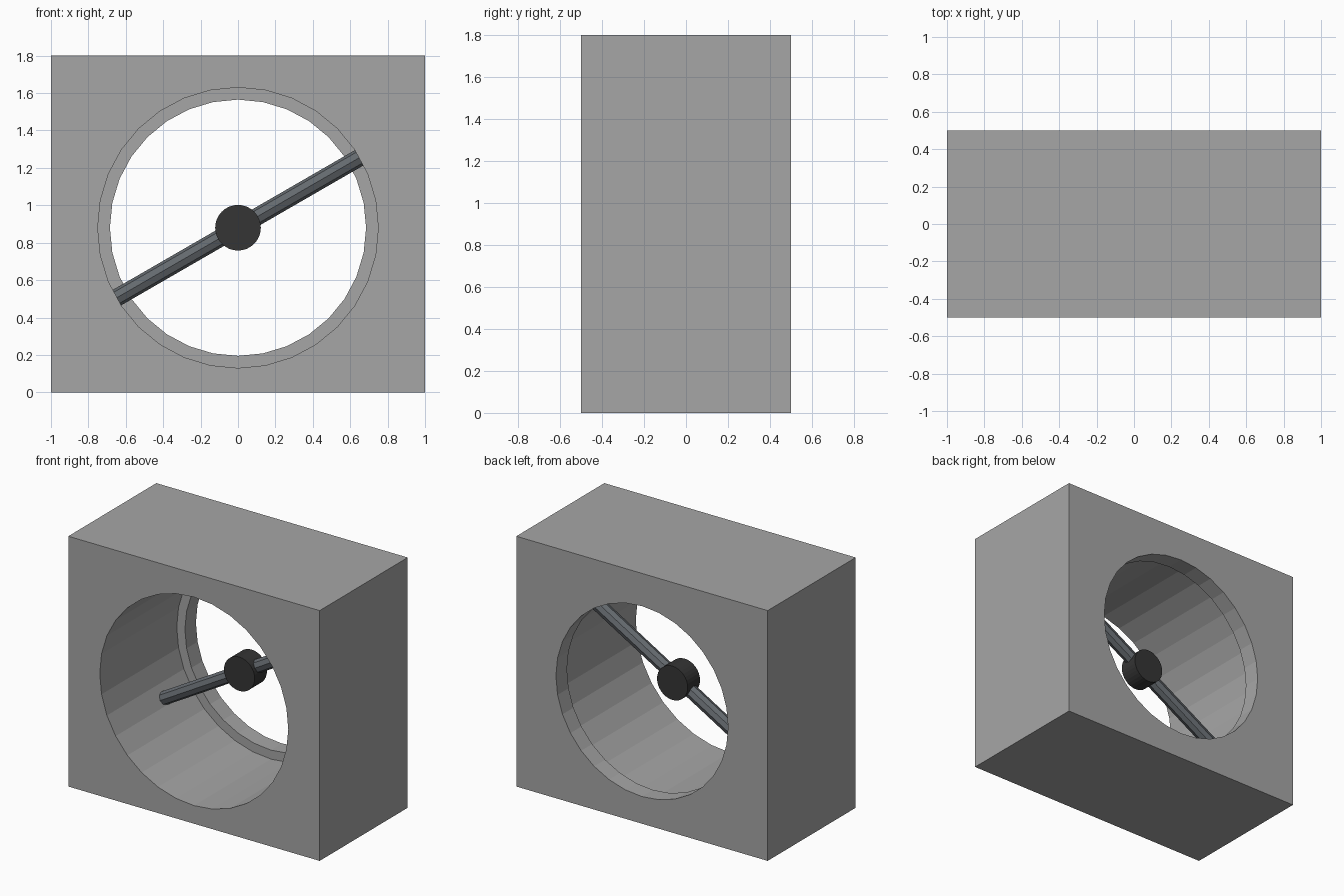
import bpy, bmesh, math
from mathutils import Matrix, Vector

if "Cube" in bpy.data.objects:
    bpy.data.objects.remove(bpy.data.objects["Cube"], do_unlink=True)

HEIGHT, DEPTH = 1.8, 1.0
CENTRE_Z = 0.88
SIDES = 32
SHAFT_Y = 0.085


def material(name, colour):
    mat = bpy.data.materials.new(name)
    mat.use_nodes = True
    mat.diffuse_color = (*colour, 1)
    mat.node_tree.nodes["Principled BSDF"].inputs["Base Color"].default_value = (*colour, 1)
    return mat


def make_object(name, bm, mat):
    bmesh.ops.recalc_face_normals(bm, faces=bm.faces)
    mesh = bpy.data.meshes.new(name)
    bm.to_mesh(mesh)
    bm.free()
    mesh.materials.append(mat)
    obj = bpy.data.objects.new(name, mesh)
    bpy.context.collection.objects.link(obj)
    return obj


def cylinder(name, radius, start, end, sides, mat):
    """Capped cylinder running between two points."""
    start, end = Vector(start), Vector(end)
    axis = end - start
    turn = axis.to_track_quat('Z', 'Y').to_matrix().to_4x4()
    bm = bmesh.new()
    bmesh.ops.create_cone(bm, cap_ends=True, segments=sides, radius1=radius, radius2=radius,
                          depth=axis.length, matrix=Matrix.Translation((start + end) / 2) @ turn)
    return make_object(name, bm, mat)


grey = material("casing grey", (0.38, 0.38, 0.38))
steel = material("steel grey", (0.13, 0.145, 0.16))
black = material("hub black", (0.035, 0.035, 0.035))

# Square casing with a stepped round duct: wide bore, then a narrow lip at the back
bm = bmesh.new()
bmesh.ops.create_cube(bm, size=1, matrix=Matrix.Translation((0, 0, HEIGHT / 2))
                      @ Matrix.Diagonal((2, DEPTH, HEIGHT, 1)))
casing = make_object("casing", bm, grey)

bores = [("wide_bore_cutter", 0.75, -0.7, 0.375), ("lip_cutter", 0.685, 0.2, 0.7)]
for name, radius, y0, y1 in bores:
    cutter = cylinder(name, radius, (0, y0, CENTRE_Z), (0, y1, CENTRE_Z), SIDES, grey)
    cutter.hide_render = True
    cut = casing.modifiers.new(name, 'BOOLEAN')
    cut.operation = 'DIFFERENCE'
    cut.solver = 'EXACT'
    cut.object = cutter

# Bake the cuts and drop the cutters
bpy.context.view_layer.update()
baked = bpy.data.meshes.new_from_object(casing.evaluated_get(bpy.context.evaluated_depsgraph_get()))
casing.modifiers.clear()
casing.data = baked
for name, *_ in bores:
    bpy.data.objects.remove(bpy.data.objects[name], do_unlink=True)

# Tilted shaft across the duct, its ends set into the wall
angle = math.radians(30)
reach = Vector((math.cos(angle), 0, math.sin(angle))) * 0.76
middle = Vector((0, SHAFT_Y, CENTRE_Z))
cylinder("shaft", 0.047, middle - reach, middle + reach, 8, steel)

# Hub at the middle of the shaft
half = Vector((0, 0.07, 0))
cylinder("hub", 0.122, middle - half, middle + half, SIDES, black)
